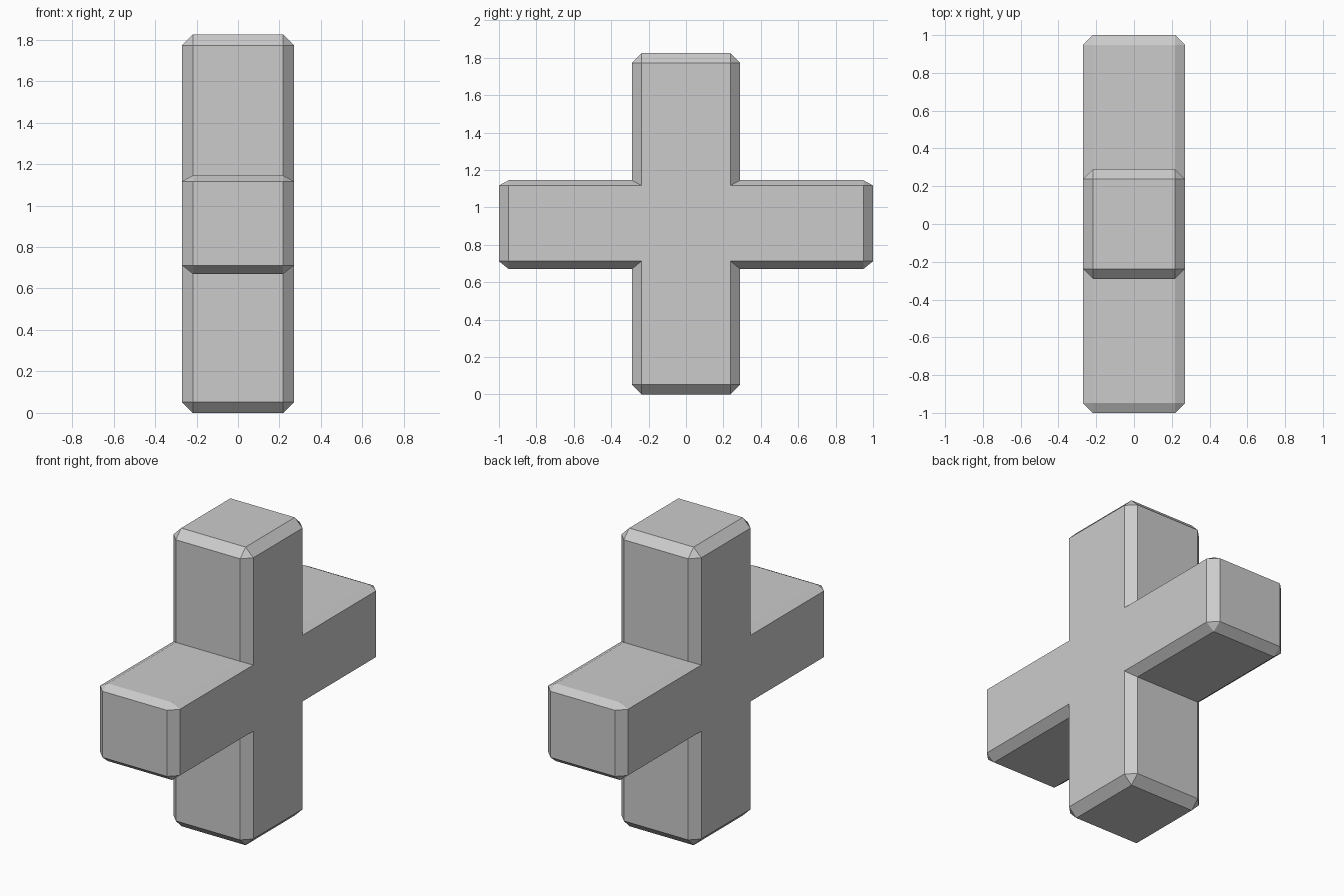
import bpy, bmesh

if "Cube" in bpy.data.objects:
    bpy.data.objects.remove(bpy.data.objects["Cube"])

HALF_X = 0.27            # half thickness
COL_Y = 0.29             # half width of the upright
LOW, HIGH, TOP = 0.67, 1.145, 1.825
BEVEL = 0.052

# Cross outline in the y-z plane
half = [(COL_Y, 0), (COL_Y, LOW), (1, LOW), (1, HIGH), (COL_Y, HIGH), (COL_Y, TOP)]
outline = half + [(-y, z) for y, z in reversed(half)]

bm = bmesh.new()
face = bm.faces.new([bm.verts.new((-HALF_X, y, z)) for y, z in outline])
side = bmesh.ops.extrude_face_region(bm, geom=[face])
new_verts = [v for v in side["geom"] if isinstance(v, bmesh.types.BMVert)]
bmesh.ops.translate(bm, verts=new_verts, vec=(2 * HALF_X, 0, 0))
bmesh.ops.recalc_face_normals(bm, faces=bm.faces)


# Chamfer every outer edge, leaving the four inner corners sharp
def is_inner(edge):
    return all(abs(abs(v.co.y) - COL_Y) < 1e-4 and LOW - 1e-4 < v.co.z < HIGH + 1e-4
               for v in edge.verts) and abs(edge.verts[0].co.x - edge.verts[1].co.x) > 0.1


edges = [e for e in bm.edges if not is_inner(e)]
bmesh.ops.bevel(bm, geom=edges, offset=BEVEL, offset_type='OFFSET', segments=1,
                profile=0.5, affect='EDGES', clamp_overlap=True)

# Shallower chamfer along the arm tops and slightly along the arm bottoms
for v in bm.verts:
    if abs(v.co.z - (HIGH - BEVEL)) < 0.004:
        v.co.z = HIGH - 0.028
    elif abs(v.co.z - (LOW + BEVEL)) < 0.004:
        v.co.z = LOW + 0.042

bmesh.ops.recalc_face_normals(bm, faces=bm.faces)
mesh = bpy.data.meshes.new("cross_block")
bm.to_mesh(mesh)
bm.free()
bpy.context.collection.objects.link(bpy.data.objects.new("cross_block", mesh))
